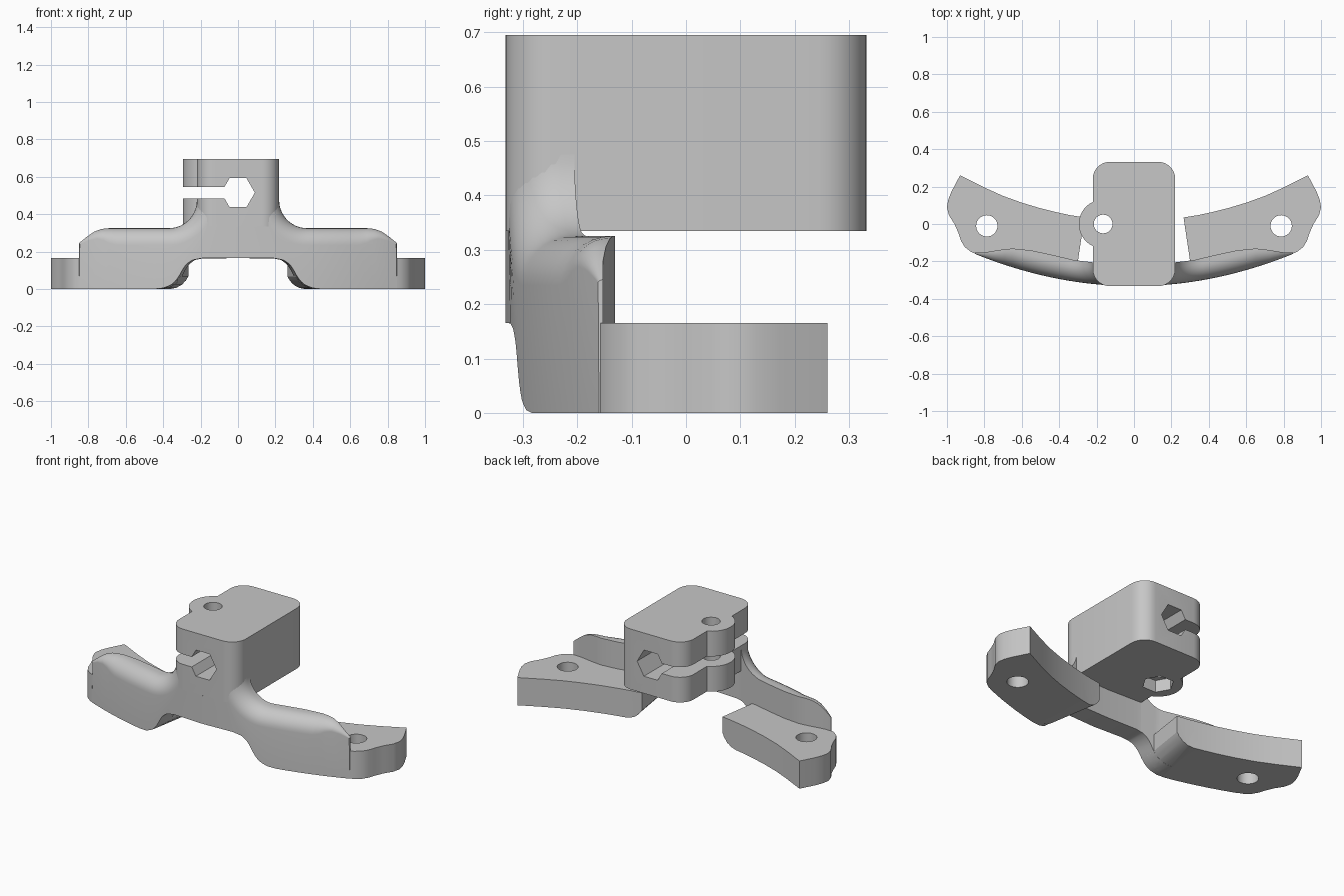
import bpy, bmesh, math

cube = bpy.data.objects.get("Cube")
if cube:
    bpy.data.objects.remove(cube, do_unlink=True)

grey = bpy.data.materials.new("plain_grey")
grey.use_nodes = True
colour = (0.57, 0.57, 0.57, 1)
grey.diffuse_color = colour
next(n for n in grey.node_tree.nodes if n.type == 'BSDF_PRINCIPLED').inputs["Base Color"].default_value = colour


def loft(name, rings):
    """Closed rings of equal length, skinned and capped."""
    bm = bmesh.new()
    rows = [[bm.verts.new(p) for p in ring] for ring in rings]
    for a, b in zip(rows, rows[1:]):
        for i in range(len(a)):
            j = (i + 1) % len(a)
            bm.faces.new((a[i], a[j], b[j], b[i]))
    bm.faces.new(rows[0])
    bm.faces.new(rows[-1])
    bmesh.ops.recalc_face_normals(bm, faces=bm.faces[:])
    if bm.calc_volume(signed=True) < 0:
        bmesh.ops.reverse_faces(bm, faces=bm.faces[:])
    mesh = bpy.data.meshes.new(name)
    bm.to_mesh(mesh)
    bm.free()
    obj = bpy.data.objects.new(name, mesh)
    bpy.context.collection.objects.link(obj)
    mesh.materials.append(grey)
    return obj


def prism(name, outline, lo, hi, axis='Z'):
    if axis == 'Z':
        return loft(name, [[(a, b, h) for a, b in outline] for h in (lo, hi)])
    return loft(name, [[(a, h, b) for a, b in outline] for h in (lo, hi)])


def arc(cx, cy, r, start, end, n):
    return [(cx + r * math.cos(math.radians(start + (end - start) * i / n)),
             cy + r * math.sin(math.radians(start + (end - start) * i / n))) for i in range(n + 1)]


def circle(cx, cy, r, n):
    return arc(cx, cy, r, 0, 360, n)[:-1]


def lookup(table, x):
    """Straight-line reading of a table of points, held at its end."""
    for (x0, y0), (x1, y1) in zip(table, table[1:]):
        if x <= x1:
            return y0 + (y1 - y0) * (x - x0) / (x1 - x0)
    return table[-1][1]


def activate(obj):
    bpy.ops.object.select_all(action='DESELECT')
    obj.select_set(True)
    bpy.context.view_layer.objects.active = obj


def cut(obj, *cutters):
    activate(obj)
    for c in cutters:
        c.hide_render = True
        mod = obj.modifiers.new("cut", 'BOOLEAN')
        mod.operation, mod.solver, mod.object = 'DIFFERENCE', 'EXACT', c
        bpy.ops.object.modifier_apply(modifier=mod.name)


# Cutters
hex_bore = prism("hex_bore_cutter", circle(0, 0.515, 0.09, 6), -0.6, 0.6, 'Y')
slot = prism("slot_cutter", [(-0.5, 0.485), (-0.06, 0.485), (-0.06, 0.545), (-0.5, 0.545)], -0.6, 0.6, 'Y')
bolt = prism("bolt_cutter", circle(-0.165, 0, 0.05, 32), 0.2, 0.8)
nut = prism("nut_cutter", circle(-0.165, 0, 0.085, 6), 0.2, 0.405)
ARCH = [(0.18, 0.165), (0.23, 0.155), (0.262, 0.132), (0.283, 0.1), (0.298, 0.07),
        (0.315, 0.045), (0.34, 0.022), (0.375, 0.006), (0.42, -0.001)]
half = ARCH + [(0.42, -0.1)]
arch = prism("arch_cutter", half + [(-x, z) for x, z in reversed(half)], -0.5, 0.4, 'Y')
for v in arch.data.vertices:
    v.co.x *= (1.8 - v.co.y) / 2  # sides point at the arc centre

# Clamp block with bolt ear
outline = arc(0.13, -0.242, 0.09, -90, 0, 8) + arc(0.13, 0.242, 0.09, 0, 90, 8)
outline += arc(-0.13, 0.242, 0.09, 90, 180, 8) + arc(-0.165, 0, 0.13, 115, 245, 20)
outline += arc(-0.13, -0.242, 0.09, 180, 270, 8)
block = prism("clamp_block", outline, 0.335, 0.695)
cut(block, hex_bore, slot, bolt, nut)

# Curved front wall
BACK = [(0, -0.213), (0.22, -0.205), (0.32, -0.193), (0.45, -0.162), (0.55, -0.141), (0.65, -0.131),
        (0.72, -0.138), (0.8, -0.153), (0.86, -0.153)]


def front_y(x):
    return -0.332 + x * x / 4.2


def wall_foot(x, y):
    """Point on the underside, following the arch."""
    z = lookup([(0, 0.165)] + ARCH, x * 2 / (1.8 - y))
    return (x, y, max(0, z))


def wall_ring(x, z, tilt, side):
    """Section with a rounded front top edge; tilt is the top normal angle."""
    nx, nz = math.cos(math.radians(tilt)), math.sin(math.radians(tilt))
    back = lookup(BACK, x)
    r = min(0.09, 0.95 * (back - front_y(x)))
    pts = [wall_foot(x, back), (x, back, z)]
    for i in range(9):
        t = math.pi / 2 * i / 8
        inset, depth = r * (1 - math.cos(t)), r * (1 - math.sin(t))
        px = x - nx * inset
        pts.append((px, front_y(px) + depth, z - nz * inset))
    pts.append(wall_foot(x, front_y(x)))
    return [(side * a, b, c) for a, b, c in pts]


stations = [(0.19, 0.476, 0)]
stations += [(0.37 - 0.15 * math.cos(math.radians(a)), 0.475 - 0.15 * math.sin(math.radians(a)), a)
             for a in range(0, 91, 6)]
stations += [(x, 0.325, 90) for x in (0.4, 0.45, 0.5, 0.55, 0.6, 0.65, 0.69)]
stations += [(0.73, 0.321, 78), (0.77, 0.306, 63), (0.81, 0.278, 54), (0.85, 0.245, 50)]
rings = [wall_ring(*s, -1) for s in reversed(stations)] + [wall_ring(0, 0.422, 90, 1)]
rings += [wall_ring(*s, 1) for s in stations]
wall = loft("front_wall", rings)

# Wings with screw holes
wing_outline = [(0.265, 0.035), (0.34, 0.047), (0.42, 0.064), (0.5, 0.084), (0.6, 0.114), (0.7, 0.15),
                (0.8, 0.195), (0.93, 0.26), (0.975, 0.175), (0.993, 0.13), (1, 0.09), (0.99, 0.048),
                (0.96, 0), (0.938, -0.05), (0.925, -0.09), (0.905, -0.123), (0.87, -0.15), (0.82, -0.168),
                (0.7, -0.195), (0.55, -0.24), (0.43, -0.265), (0.309, -0.26)]
parts, helpers = [block, wall], [hex_bore, slot, bolt, nut, arch]
for name, side in (("left", 1), ("right", -1)):
    wing = prism(name + "_wing", [(side * x, y) for x, y in wing_outline], 0, 0.165)
    hole = prism(name + "_hole_cutter", circle(side * 0.787, -0.01, 0.057, 32), -0.2, 0.3)
    cut(wing, arch, hole)
    parts.append(wing)
    helpers.append(hole)

for h in helpers:
    bpy.data.objects.remove(h, do_unlink=True)
for p in parts:
    activate(p)
    bpy.ops.object.shade_smooth_by_angle(angle=math.radians(30))
